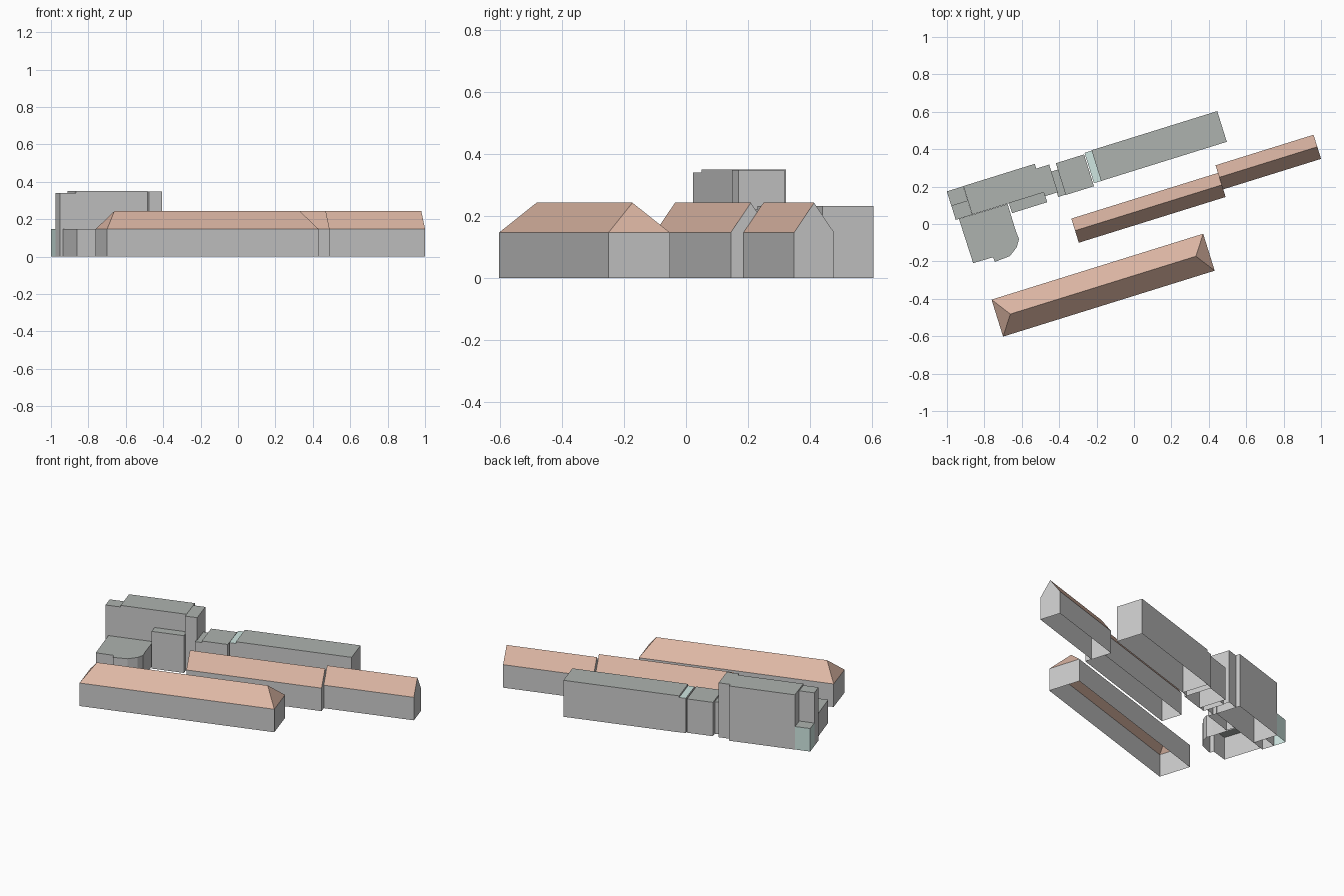
import bpy
from math import cos, sin, radians
from mathutils import Vector

if "Cube" in bpy.data.objects:
    bpy.data.objects.remove(bpy.data.objects["Cube"])

ANGLE = radians(17.3)                       # the whole site shares one heading
U = Vector((cos(ANGLE), sin(ANGLE), 0))     # along the buildings
V = Vector((-sin(ANGLE), cos(ANGLE), 0))    # across the buildings


def material(name, rgb):
    m = bpy.data.materials.new(name)
    m.diffuse_color = (*rgb, 1)
    m.use_nodes = True
    m.node_tree.nodes["Principled BSDF"].inputs["Base Color"].default_value = m.diffuse_color
    return m


WALL = material("wall", (0.8, 0.8, 0.78))
FLAT = material("flat_roof", (0.42, 0.45, 0.43))
TILE = material("roof_tile", (0.72, 0.47, 0.37))
GLASS = material("glass", (0.62, 0.79, 0.75))


def build(name, verts, walls, roofs, wall_mat, roof_mat):
    mesh = bpy.data.meshes.new(name)
    mesh.from_pydata([tuple(v) for v in verts], [], walls + roofs)
    mesh.materials.append(wall_mat)
    mesh.materials.append(roof_mat)
    for poly in mesh.polygons:
        poly.material_index = int(poly.index >= len(walls))
    obj = bpy.data.objects.new(name, mesh)
    bpy.context.collection.objects.link(obj)


def rect(x, y, length, width):
    p = Vector((x, y, 0))
    return [p, p + U * length, p + U * length + V * width, p + V * width]


def block(name, base, height, wall_mat=WALL, roof_mat=FLAT):
    """Flat-roofed shell, open underneath, footprint counter-clockwise."""
    n = len(base)
    verts = base + [p + Vector((0, 0, height)) for p in base]
    walls = [(i, (i + 1) % n, (i + 1) % n + n, i + n) for i in range(n)]
    build(name, verts, walls, [tuple(range(n, 2 * n))], wall_mat, roof_mat)


def pitched(name, base, inset, eave=0.147, ridge=0.243):
    """Shell with a pitched roof: gabled if inset is 0, otherwise hipped."""
    up = Vector((0, 0, 1))
    a, b, c, d = base
    verts = base + [p + up * eave for p in base]
    verts += [(a + d) / 2 + U * inset + up * ridge, (b + c) / 2 - U * inset + up * ridge]
    walls = [(0, 1, 5, 4), (2, 3, 7, 6)]
    roofs = [(4, 5, 9, 8), (6, 7, 8, 9)]
    if inset:
        walls += [(1, 2, 6, 5), (3, 0, 4, 7)]
        roofs += [(5, 6, 9), (7, 4, 8)]
    else:
        walls += [(1, 2, 6, 9, 5), (3, 0, 4, 8, 7)]
    build(name, verts, walls, roofs, WALL, TILE)


# Tiled-roof halls
pitched("south_hipped_hall", rect(-0.70, -0.602, 1.185, 0.207), 0.073)
pitched("middle_gabled_hall", rect(-0.295, -0.10, 0.822, 0.135), 0)
pitched("east_gabled_hall", rect(0.476, 0.185, 0.549, 0.135), 0)

# Northern range: long wing, glazed joint and link
block("long_wing", rect(-0.176, 0.23, 0.704, 0.172), 0.233)
block("glazed_joint", rect(-0.214, 0.218, 0.04, 0.17), 0.222, WALL, GLASS)
block("link_block", rect(-0.365, 0.155, 0.158, 0.178), 0.216)
block("link_neck", rect(-0.405, 0.145, 0.042, 0.14), 0.205)

# Tower group
block("main_tower", rect(-0.865, 0.05, 0.40, 0.16), 0.35)
block("stair_tower", rect(-0.477, 0.148, 0.073, 0.155), 0.348)
block("south_annex", rect(-0.652, 0.058, 0.197, 0.058), 0.238)
block("west_tower", rect(-0.953, 0.022, 0.092, 0.08), 0.34)
block("glazed_entrance", rect(-0.977, 0.098, 0.092, 0.08), 0.147, GLASS, FLAT)

# Low pavilion with a rounded corner
outline = [(-0.936, 0.027), (-0.86, -0.209), (-0.754, -0.178), (-0.744, -0.203),
           (-0.663, -0.171), (-0.626, -0.123), (-0.615, -0.08), (-0.63, -0.043),
           (-0.676, 0.107)]
block("low_pavilion", [Vector((x, y, 0)) for x, y in outline], 0.147)
